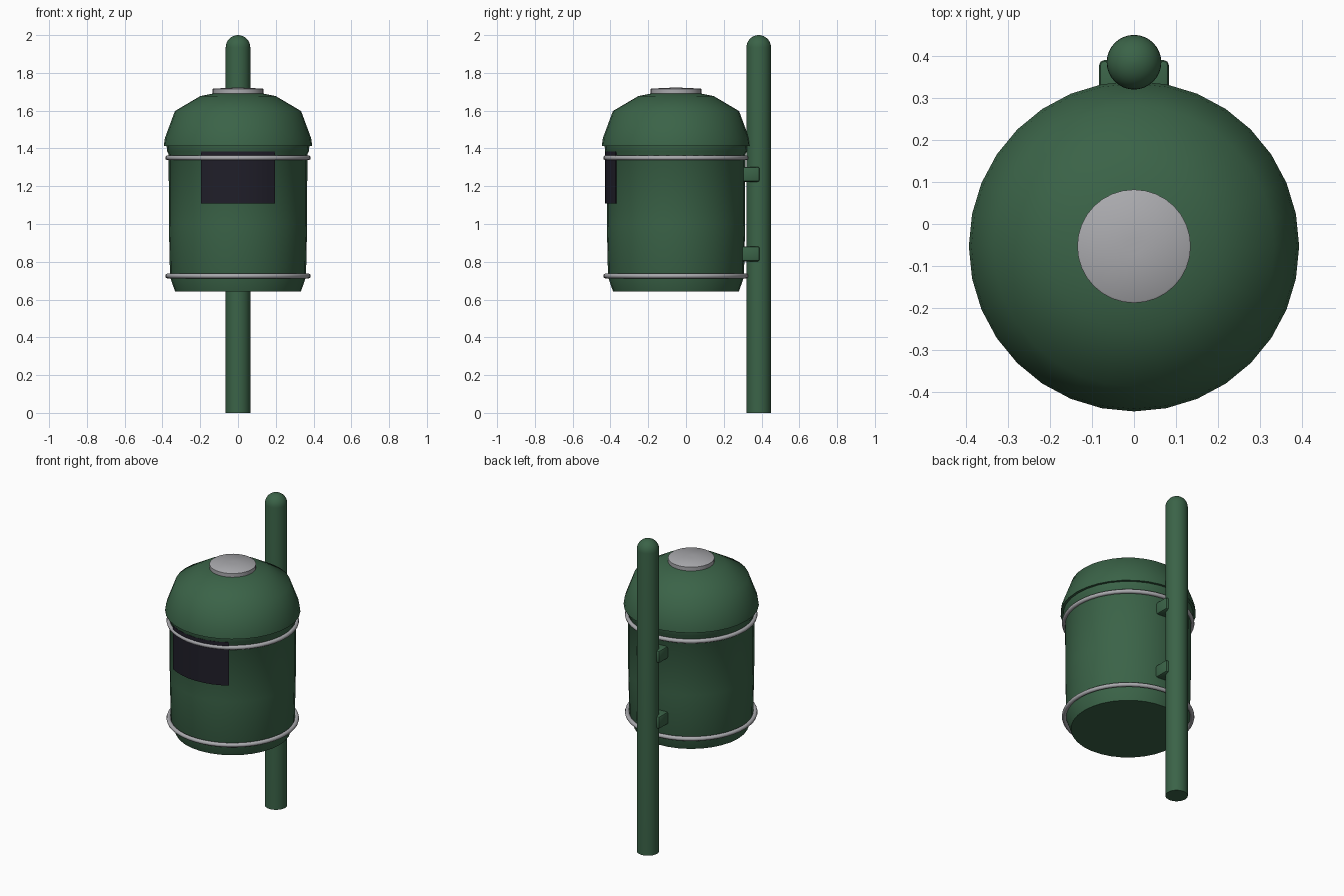
import bpy, bmesh, math
from math import sin, cos, pi, radians

if "Cube" in bpy.data.objects:
    bpy.data.objects.remove(bpy.data.objects["Cube"], do_unlink=True)

BIN_Y = -0.053
POST_Y = 0.385


def material(name, colour, roughness=0.6):
    m = bpy.data.materials.new(name)
    m.use_nodes = True
    m.diffuse_color = (*colour, 1)
    node = m.node_tree.nodes["Principled BSDF"]
    node.inputs["Base Color"].default_value = (*colour, 1)
    node.inputs["Roughness"].default_value = roughness
    return m


GREEN = material("dark green paint", (0.043, 0.125, 0.064))
STEEL = material("light grey steel", (0.40, 0.40, 0.42))
BLACK = material("dark slot", (0.014, 0.013, 0.022))


def finish(name, bm, mat, y=0, angle=35):
    bmesh.ops.recalc_face_normals(bm, faces=bm.faces)
    mesh = bpy.data.meshes.new(name)
    bm.to_mesh(mesh)
    bm.free()
    mesh.materials.append(mat)
    obj = bpy.data.objects.new(name, mesh)
    obj.location.y = y
    bpy.context.collection.objects.link(obj)
    bpy.ops.object.select_all(action='DESELECT')
    obj.select_set(True)
    bpy.context.view_layer.objects.active = obj
    bpy.ops.object.shade_smooth_by_angle(angle=radians(angle))
    return obj


def lathe(name, profile, mat, y, sides=32, closed=False, angle=35):
    """Spin (radius, height) points round z; open profiles get end caps."""
    bm = bmesh.new()
    rings = [[bm.verts.new((r * cos(2 * pi * i / sides), r * sin(2 * pi * i / sides), z))
              for i in range(sides)] for r, z in profile]
    pairs = list(zip(rings, rings[1:]))
    if closed:
        pairs.append((rings[-1], rings[0]))
    for a, b in pairs:
        for i in range(sides):
            j = (i + 1) % sides
            bm.faces.new((a[i], a[j], b[j], b[i]))
    if not closed:
        bm.faces.new(rings[0])
        bm.faces.new(rings[-1])
    return finish(name, bm, mat, y, angle)


# Bin body with a chamfered foot and flared neck
lathe("bin_body", [(0.333, 0.642), (0.360, 0.72), (0.366, 1.0), (0.367, 1.37),
                   (0.376, 1.385), (0.378, 1.42)], GREEN, BIN_Y)

# Domed lid and its disc
lathe("lid", [(0.37, 1.413), (0.393, 1.413), (0.387, 1.455), (0.334, 1.598),
              (0.200, 1.677), (0.10, 1.697)], GREEN, BIN_Y, angle=40)
lathe("lid_disc", [(0.135, 1.685), (0.135, 1.714), (0.131, 1.717), (0.02, 1.722)],
      STEEL, BIN_Y)

# Steel hoops
for name, z in (("lower_hoop", 0.725), ("upper_hoop", 1.35)):
    section = [(0.372 + 0.013 * cos(2 * pi * k / 10), z + 0.013 * sin(2 * pi * k / 10))
               for k in range(10)]
    lathe(name, section, STEEL, BIN_Y, sides=48, closed=True, angle=60)

# Curved slot plate on the front
bm = bmesh.new()
STEPS, HALF = 8, math.asin(0.197 / 0.377)
loops = []
for i in range(STEPS + 1):
    a = -HALF + 2 * HALF * i / STEPS
    loops.append([bm.verts.new((r * sin(a), -r * cos(a), z))
                  for r, z in ((0.368, 1.108), (0.377, 1.108), (0.377, 1.385), (0.368, 1.385))])
for a, b in zip(loops, loops[1:]):
    for k in range(4):
        bm.faces.new((a[k], a[(k + 1) % 4], b[(k + 1) % 4], b[k]))
bm.faces.new(loops[0])
bm.faces.new(loops[-1])
finish("front_slot", bm, BLACK, BIN_Y)

# Post with a rounded top
R = 0.065
dome = [(R * cos(t * pi / 16), 2 - R + R * sin(t * pi / 16)) for t in range(8)]
lathe("post", [(R, 0)] + dome + [(0.003, 2)], GREEN, POST_Y)

# Brackets joining the bin to the post
for name, z in (("lower_bracket", 0.842), ("upper_bracket", 1.263)):
    bm = bmesh.new()
    bmesh.ops.create_cube(bm, size=1)
    bmesh.ops.scale(bm, vec=(0.166, 0.11, 0.08), verts=bm.verts)
    bmesh.ops.translate(bm, vec=(0, 0.335, z), verts=bm.verts)
    bmesh.ops.bevel(bm, geom=bm.edges[:], offset=0.012, segments=2,
                    profile=0.5, affect='EDGES')
    finish(name, bm, GREEN)
